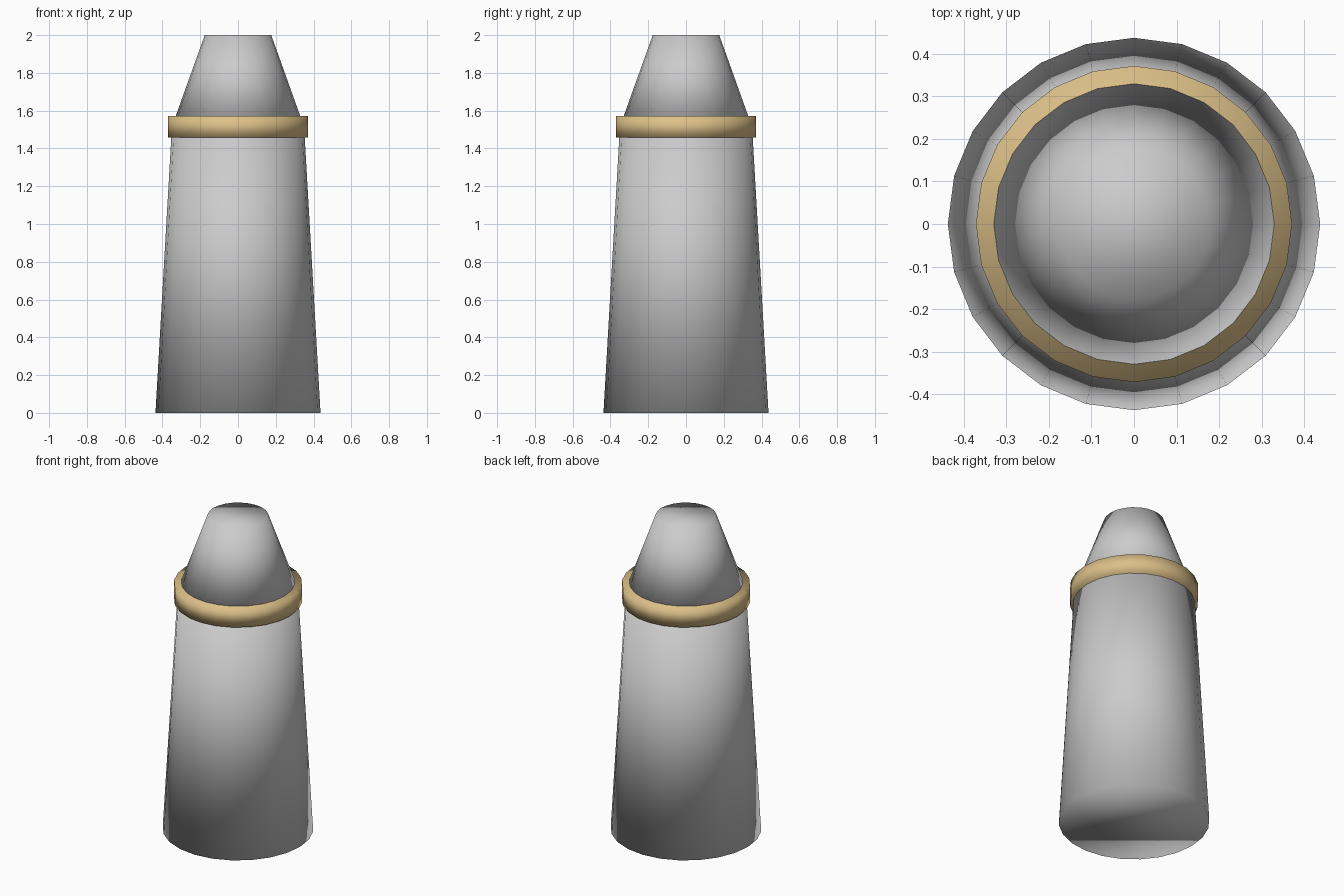
import bpy

if "Cube" in bpy.data.objects:
    bpy.data.objects.remove(bpy.data.objects["Cube"])

SIDES = 24


def frustum(name, r_bottom, r_top, z_bottom, z_top, color=None):
    """Closed, fully smooth-shaded tapered cylinder between two heights."""
    bpy.ops.mesh.primitive_cone_add(
        vertices=SIDES, radius1=r_bottom, radius2=r_top,
        depth=z_top - z_bottom, location=(0, 0, (z_bottom + z_top) / 2))
    obj = bpy.context.object
    obj.name = name
    bpy.ops.object.shade_smooth()
    if color:
        mat = bpy.data.materials.new(name + "_color")
        mat.diffuse_color = color
        mat.use_nodes = True
        mat.node_tree.nodes["Principled BSDF"].inputs["Base Color"].default_value = mat.diffuse_color
        obj.data.materials.append(mat)
    return obj


# Long, slightly tapered body
frustum("body", 0.437, 0.35, 0.0, 1.515)

# Blunt nose sitting on the body
frustum("nose", 0.35, 0.176, 1.515, 2.0)

# Golden band covering the joint
frustum("band", 0.371, 0.371, 1.457, 1.573, (0.72, 0.53, 0.25, 1))
